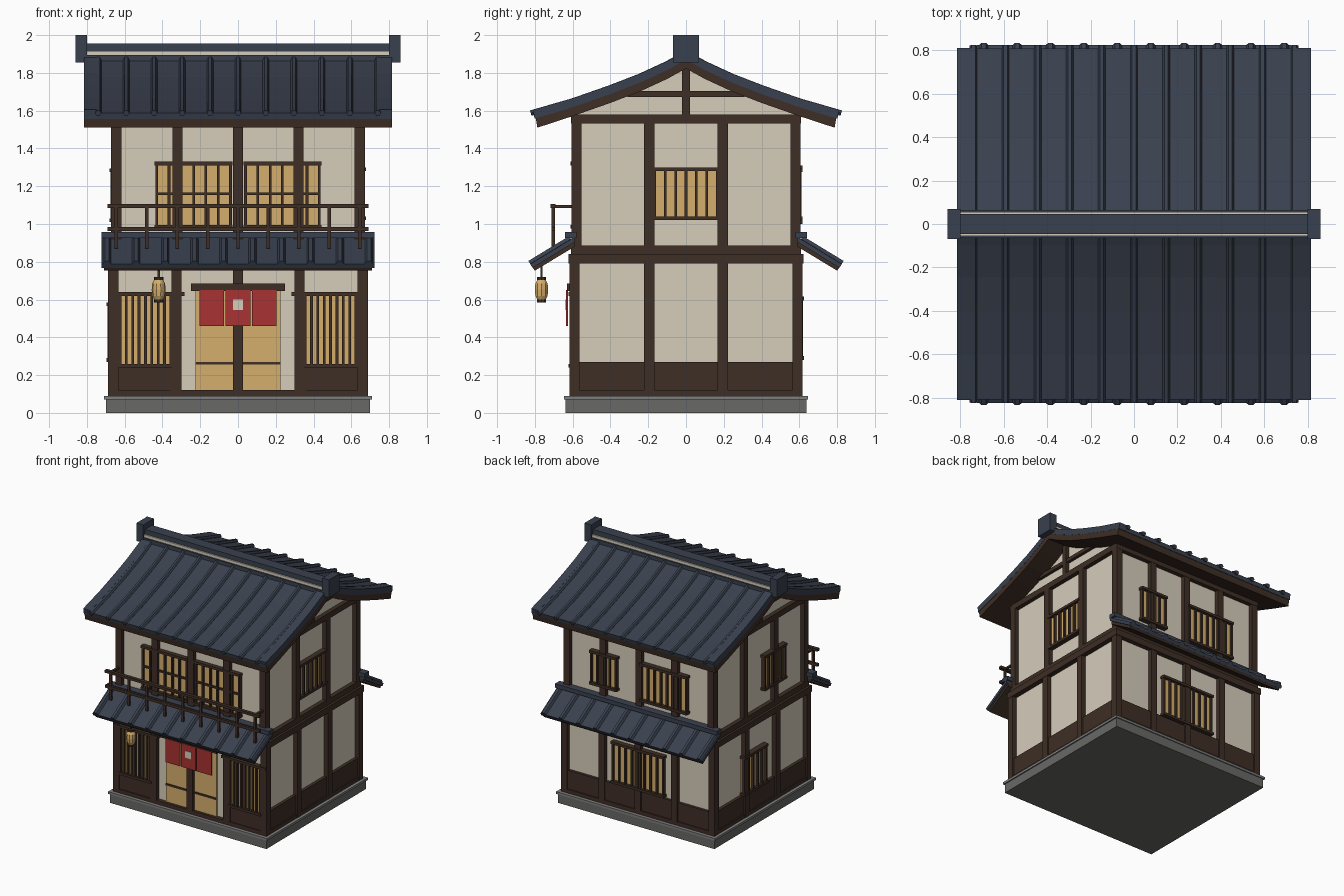
import bpy, bmesh, math

if "Cube" in bpy.data.objects:
    bpy.data.objects.remove(bpy.data.objects["Cube"])


def mat(name, rgb):
    m = bpy.data.materials.new(name)
    lin = [(c / 255 / 12.92) if c < 10 else ((c / 255 + 0.055) / 1.055) ** 2.4 for c in rgb]
    m.diffuse_color = (*lin, 1)
    m.use_nodes = True
    m.node_tree.nodes["Principled BSDF"].inputs["Base Color"].default_value = m.diffuse_color
    return m


PLASTER = mat("cream plaster", (214, 205, 187))
WOOD = mat("dark timber", (62, 46, 37))
TILE = mat("slate blue tile", (57, 64, 78))
PAPER = mat("amber paper", (214, 175, 108))
RED = mat("red cloth", (168, 50, 50))
STONE = mat("grey stone", (104, 104, 102))
EDGE = mat("light stone", (126, 127, 126))


def finish(name, bm, m):
    bmesh.ops.recalc_face_normals(bm, faces=bm.faces)
    me = bpy.data.meshes.new(name)
    bm.to_mesh(me)
    bm.free()
    me.materials.append(m)
    ob = bpy.data.objects.new(name, me)
    bpy.context.collection.objects.link(ob)
    return ob


def boxes(name, items, m):
    """One object from boxes given as (x0, x1, y0, y1, z0, z1)."""
    bm = bmesh.new()
    for x0, x1, y0, y1, z0, z1 in items:
        vs = bmesh.ops.create_cube(bm, size=1)["verts"]
        for v in vs:
            v.co = (x0 if v.co.x < 0 else x1, y0 if v.co.y < 0 else y1, z0 if v.co.z < 0 else z1)
    return finish(name, bm, m)


def block(x, y, z0, z1):
    return (-x, x, -y, y, z0, z1)


def on(side, u0, u1, z0, z1, d0, d1):
    """Box on a wall: u runs along the wall, d is the distance outward."""
    return {"front": (u0, u1, -d1, -d0, z0, z1), "back": (u0, u1, d0, d1, z0, z1),
            "right": (d0, d1, u0, u1, z0, z1), "left": (-d1, -d0, u0, u1, z0, z1)}[side]


def prism(name, pts, spans, m):
    """Extrude a (y, z) outline along x over each span."""
    bm = bmesh.new()
    for x0, x1 in spans:
        a = [bm.verts.new((x0, y, z)) for y, z in pts]
        b = [bm.verts.new((x1, y, z)) for y, z in pts]
        bm.faces.new(a)
        bm.faces.new(b[::-1])
        for i in range(len(pts)):
            j = (i + 1) % len(pts)
            bm.faces.new((a[i], b[i], b[j], a[j]))
    return finish(name, bm, m)


def ribs(name, path, xs, r, m, sides=6):
    """Round tile ribs following a (y, z) path on both slopes."""
    bm = bmesh.new()
    for s in (-1, 1):
        for x in xs:
            rings = []
            for i, (y, z) in enumerate(path):
                p, q = path[max(i - 1, 0)], path[min(i + 1, len(path) - 1)]
                dy, dz = q[0] - p[0], q[1] - p[1]
                n = math.hypot(dy, dz)
                ny, nz = -dz / n, dy / n
                rings.append([bm.verts.new((x + r * math.cos(a), s * (y + ny * r * math.sin(a)),
                                            z + nz * r * math.sin(a)))
                              for a in (2 * math.pi * k / sides for k in range(sides))])
            for a, b in zip(rings, rings[1:]):
                for k in range(sides):
                    j = (k + 1) % sides
                    bm.faces.new((a[k], a[j], b[j], b[k]))
            bm.faces.new(rings[0])
            bm.faces.new(rings[-1])
    return finish(name, bm, m)


def lathe(name, prof, cx, cy, m, sides=10):
    bm = bmesh.new()
    rings = [[bm.verts.new((cx + r * math.cos(2 * math.pi * k / sides),
                            cy + r * math.sin(2 * math.pi * k / sides), z)) for k in range(sides)]
             for r, z in prof]
    for a, b in zip(rings, rings[1:]):
        for k in range(sides):
            j = (k + 1) % sides
            bm.faces.new((a[k], a[j], b[j], b[k]))
    bm.faces.new(rings[0])
    bm.faces.new(rings[-1])
    return finish(name, bm, m)


def window(name, side, c, w, z0, z1, d, bars, cross=()):
    """Paper panel with vertical bars, frame and optional cross bars; d is the front plane."""
    a, b = c - w / 2, c + w / 2
    boxes(name + "_paper", [on(side, a, b, z0, z1, d - 0.04, d - 0.018)], PAPER)
    parts = [on(side, a - 0.012, b + 0.012, z, z + 0.02, d - 0.04, d + 0.006) for z in (z0 - 0.01, z1 - 0.005)]
    for i in range(bars + 2):
        u = a + w * i / (bars + 1)
        parts.append(on(side, u - 0.007, u + 0.007, z0, z1, d - 0.03, d))
    parts += [on(side, a, b, z - 0.007, z + 0.007, d - 0.03, d - 0.004) for z in cross]
    boxes(name + "_lattice", parts, WOOD)


# Stone base
boxes("stone_base", [block(0.70, 0.637, 0, 0.075)], STONE)
boxes("stone_base_edge", [block(0.71, 0.645, 0.072, 0.09)], EDGE)

# Plaster walls
boxes("lower_walls", [block(0.65, 0.585, 0.09, 0.84)], PLASTER)
boxes("upper_walls", [block(0.638, 0.575, 0.84, 1.57)], PLASTER)

# Horizontal beams
boxes("floor_beams", [block(0.685, 0.617, 0.09, 0.12), block(0.69, 0.622, 0.79, 0.84),
                      block(0.672, 0.609, 0.84, 0.885), block(0.672, 0.609, 1.533, 1.58)], WOOD)

# Timber posts of both storeys
posts = []
for px, py, mid, z0, z1 in ((0.66, 0.59, 0.325, 0.09, 0.84), (0.645, 0.58, 0.32, 0.84, 1.56)):
    h = 0.027
    spots = [(sx * px, sy * py) for sx in (-1, 1) for sy in (-1, 1)]
    spots += [(x, sy * py) for x in (-mid, 0, mid) for sy in (-1, 1)]
    spots += [(sx * px, y) for y in (-0.195, 0.195) for sx in (-1, 1)]
    posts += [(x - h, x + h, y - h, y + h, z0, z1) for x, y in spots]
boxes("timber_posts", posts, WOOD)

# Dado boards, left open at the front door
boxes("dado_boards", [on("right", -0.59, 0.59, 0.09, 0.27, 0.64, 0.675),
                      on("left", -0.59, 0.59, 0.09, 0.27, 0.64, 0.675),
                      on("back", -0.66, 0.66, 0.09, 0.27, 0.57, 0.607)]
      + [on("front", s * 0.49 - 0.19, s * 0.49 + 0.17 + 0.02, 0.09, 0.25, 0.57, 0.609) for s in (-1, 1)], WOOD)

# Windows
for s, n in ((-1, "left"), (1, "right")):
    window("front_upper_window_" + n, "front", s * 0.235, 0.39, 0.985, 1.315, 0.605, 5, (1.16,))
    window("front_lattice_" + n, "front", s * 0.49, 0.27, 0.25, 0.625, 0.617, 7)
    boxes("lattice_head_" + n, [on("front", s * 0.4825 - 0.2, s * 0.4825 + 0.2, 0.62, 0.64, 0.58, 0.622),
                                on("front", s * 0.335 - 0.025, s * 0.335 + 0.025, 0.09, 0.63, 0.58, 0.615)], WOOD)
window("right_upper_window", "right", 0, 0.33, 1.03, 1.285, 0.672, 5)
window("left_upper_window", "left", -0.18, 0.26, 1.02, 1.28, 0.675, 4)
window("left_lower_window", "left", 0.09, 0.28, 0.28, 0.57, 0.69, 4)
window("back_upper_window_large", "back", -0.225, 0.40, 1.01, 1.295, 0.611, 6)
window("back_upper_window_small", "back", 0.315, 0.22, 1.03, 1.28, 0.611, 3)
window("back_lower_window", "back", 0, 0.45, 0.29, 0.6, 0.62, 7)

# Sliding door, cloth curtain and its rod
boxes("door_paper", [on("front", -0.225, 0.225, 0.12, 0.65, 0.57, 0.595)], PAPER)
boxes("door_rails", [on("front", -0.225, 0.225, 0.255, 0.27, 0.58, 0.602)], WOOD)
boxes("curtain_rod", [on("front", -0.25, 0.25, 0.645, 0.685, 0.58, 0.63)], WOOD)
boxes("door_curtain", [on("front", c - 0.065, c + 0.065, 0.46, 0.65, 0.624, 0.634)
                       for c in (-0.14, 0, 0.14)], RED)
boxes("curtain_patch", [on("front", -0.026, 0.026, 0.545, 0.6, 0.63, 0.638)], PLASTER)

# Lower pent roofs, front and back
for s, n in ((-1, "front"), (1, "back")):
    prism(n + "_pent_tiles", [(s * y, z) for y, z in
          ((0.59, 0.931), (0.825, 0.788), (0.813, 0.768), (0.59, 0.904))], [(-0.723, 0.723)], TILE)
    prism(n + "_pent_boards", [(s * y, z) for y, z in
          ((0.59, 0.905), (0.812, 0.77), (0.80, 0.753), (0.59, 0.88))], [(-0.71, 0.71)], WOOD)
    boxes(n + "_pent_cap", [on(n, -0.723, 0.723, 0.925, 0.957, 0.58, 0.64)], TILE)
ribs("pent_ribs", [(0.61, 0.92), (0.825, 0.789)], [(k - 4.5) * 0.154 for k in range(10)], 0.021, TILE)

# Balcony railing
rail = [(-0.69, 0.69, -0.718, -0.69, 1.085, 1.105), (-0.69, 0.69, -0.713, -0.693, 0.962, 0.984)]
rail += [(k * 0.161 - 0.009, k * 0.161 + 0.009, -0.711, -0.693, 0.87, 1.09) for k in range(-4, 5)]
rail += [(s * 0.645 - 0.009, s * 0.645 + 0.009, -0.70, -0.59, 1.085, 1.1) for s in (-1, 1)]
boxes("balcony_railing", rail, WOOD)

# Hanging lantern
LX, LY = -0.42, -0.765
lathe("lantern_body", [(0.022, 0.597), (0.034, 0.62), (0.037, 0.652), (0.034, 0.685), (0.022, 0.708)], LX, LY, PAPER)
lathe("lantern_cap_top", [(0.025, 0.704), (0.025, 0.72)], LX, LY, WOOD)
lathe("lantern_cap_bottom", [(0.025, 0.585), (0.025, 0.6)], LX, LY, WOOD)
boxes("lantern_hanger", [(LX - 0.006, LX + 0.006, LY - 0.006, LY + 0.006, 0.715, 0.80)], WOOD)

# Main roof: curved layers following one slope profile
SLOPE = [(0, 1.9), (0.1, 1.845), (0.245, 1.778), (0.4, 1.718), (0.6, 1.648), (0.81, 1.587)]


def line(dz, end):
    half = SLOPE[:-1] + [(end, SLOPE[-1][1])]
    return [(-y, z + dz) for y, z in half[:0:-1]] + [(y, z + dz) for y, z in half]


def layer(top, bottom, end):
    return line(top, end) + line(bottom, end - 0.008)[::-1]


prism("roof_tiles", layer(0, -0.03, 0.808), [(-0.80, 0.80)], TILE)
prism("roof_boards", layer(-0.028, -0.077, 0.795), [(-0.815, 0.815)], WOOD)
prism("verge_tiles", layer(0.018, -0.03, 0.81), [(-0.816, -0.75), (0.75, 0.816)], TILE)
ribs("roof_ribs", [(y, z + 0.003) for y, z in SLOPE[:-1]] + [(0.822, 1.587)],
     [k * 0.148 for k in range(-5, 6)], 0.017, TILE)

# Gable walls and their timbers
gable = [(y, z) for y, z in line(-0.06, 0.81) if abs(y) < 0.65]
prism("gable_walls", [(-0.6, 1.55)] + gable + [(0.6, 1.55)], [(-0.638, 0.638)], PLASTER)
for n in ("right", "left"):
    boxes(n + "_gable_timbers", [on(n, -0.021, 0.021, 1.57, 1.83, 0.62, 0.668),
                                 on(n, -0.31, 0.31, 1.673, 1.703, 0.62, 0.662)], WOOD)

# Ridge with cream band and end blocks
boxes("ridge_base", [block(0.80, 0.065, 1.83, 1.895)], TILE)
boxes("ridge_band", [block(0.80, 0.055, 1.89, 1.917)], PLASTER)
boxes("ridge_cap", [block(0.81, 0.045, 1.915, 1.955)], TILE)
boxes("ridge_ends", [(min(s * 0.80, s * 0.86), max(s * 0.80, s * 0.86), -0.068, 0.068, 1.855, 2.0)
                     for s in (-1, 1)], TILE)
